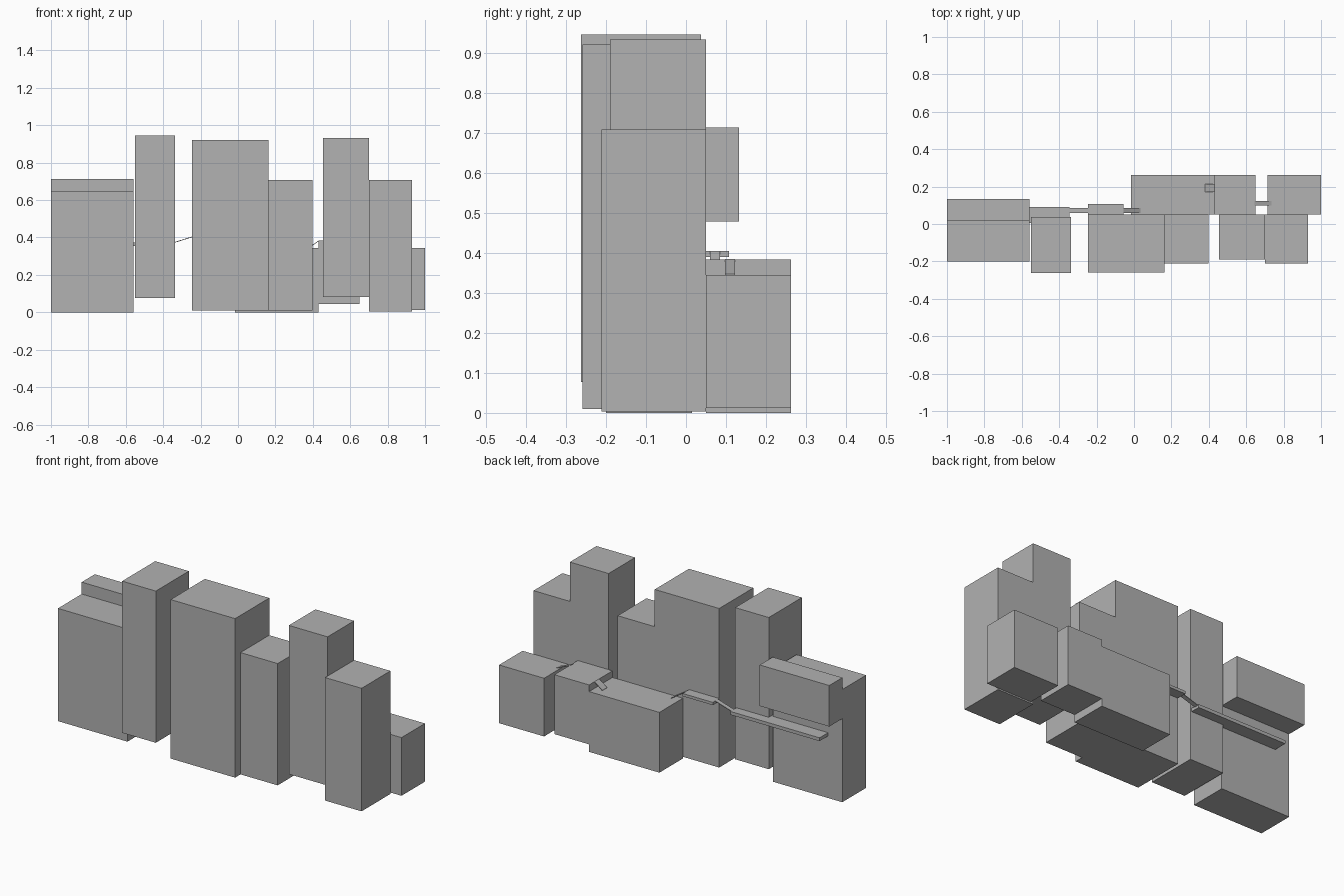
import bpy
import bmesh
from mathutils import Vector

cube = bpy.data.objects.get("Cube")
if cube:
    bpy.data.objects.remove(cube, do_unlink=True)

# Single concrete colour
GREY = (0.445, 0.445, 0.445, 1.0)
mat = bpy.data.materials.new("concrete grey")
mat.use_nodes = True
mat.diffuse_color = GREY
mat.node_tree.nodes["Principled BSDF"].inputs["Base Color"].default_value = GREY


def finish(name, bm):
    bmesh.ops.recalc_face_normals(bm, faces=bm.faces[:])
    mesh = bpy.data.meshes.new(name)
    bm.to_mesh(mesh)
    bm.free()
    mesh.materials.append(mat)
    obj = bpy.data.objects.new(name, mesh)
    bpy.context.collection.objects.link(obj)
    return obj


def block(name, x, y, z):
    """Box spanning the given x, y and z ranges."""
    bm = bmesh.new()
    bmesh.ops.create_cube(bm, size=1)
    for v in bm.verts:
        v.co = Vector([lo + (c + 0.5) * (hi - lo)
                       for c, (lo, hi) in zip(v.co, (x, y, z))])
    return finish(name, bm)


def ramp(name, start, end, y, thick=0.004):
    """Thin sloping walkway between two (x, top z) points."""
    bm = bmesh.new()
    profile = [start, end, (end[0], end[1] - thick), (start[0], start[1] - thick)]
    face = bm.faces.new([bm.verts.new((px, y[0], pz)) for px, pz in profile])
    out = bmesh.ops.extrude_face_region(bm, geom=[face])["geom"]
    bmesh.ops.translate(bm, vec=(0, y[1] - y[0], 0),
                        verts=[g for g in out if isinstance(g, bmesh.types.BMVert)])
    return finish(name, bm)


# Front row of towers
block("west_block", (-1, -0.56), (-0.2, 0.015), (0, 0.645))
block("west_overhang", (-1, -0.56), (0.015, 0.133), (0.478, 0.713))
block("slim_tower", (-0.55, -0.337), (-0.262, 0.037), (0.077, 0.945))
block("main_tower", (-0.245, 0.163), (-0.259, 0.05), (0.01, 0.92))
block("main_annex", (0.163, 0.398), (-0.21, 0.05), (0.01, 0.707))
block("east_tower", (0.455, 0.70), (-0.19, 0.05), (0.082, 0.933))
block("east_annex", (0.70, 0.93), (-0.211, 0.05), (0.004, 0.708))

# Low blocks behind
block("rear_hall", (-0.015, 0.43), (0.05, 0.262), (0, 0.345))
block("rear_hall_raised", (0.43, 0.65), (0.05, 0.262), (0.043, 0.383))
block("rear_east_block", (0.715, 1.0), (0.05, 0.262), (0.012, 0.345))

# Balconies along the rear
block("long_balcony", (-0.91, -0.345), (0.005, 0.092), (0.355, 0.374))
block("short_balcony", (-0.245, -0.055), (0.05, 0.108), (0.389, 0.405))

# Sloping links between the levels
ramp("balcony_ramp", (-0.345, 0.374), (-0.245, 0.405), (0.06, 0.085))
ramp("hall_ramp", (-0.055, 0.405), (0.035, 0.347), (0.06, 0.085))
ramp("roof_ramp", (0.38, 0.347), (0.43, 0.383), (0.17, 0.213))
ramp("east_ramp", (0.645, 0.385), (0.735, 0.347), (0.098, 0.122))
